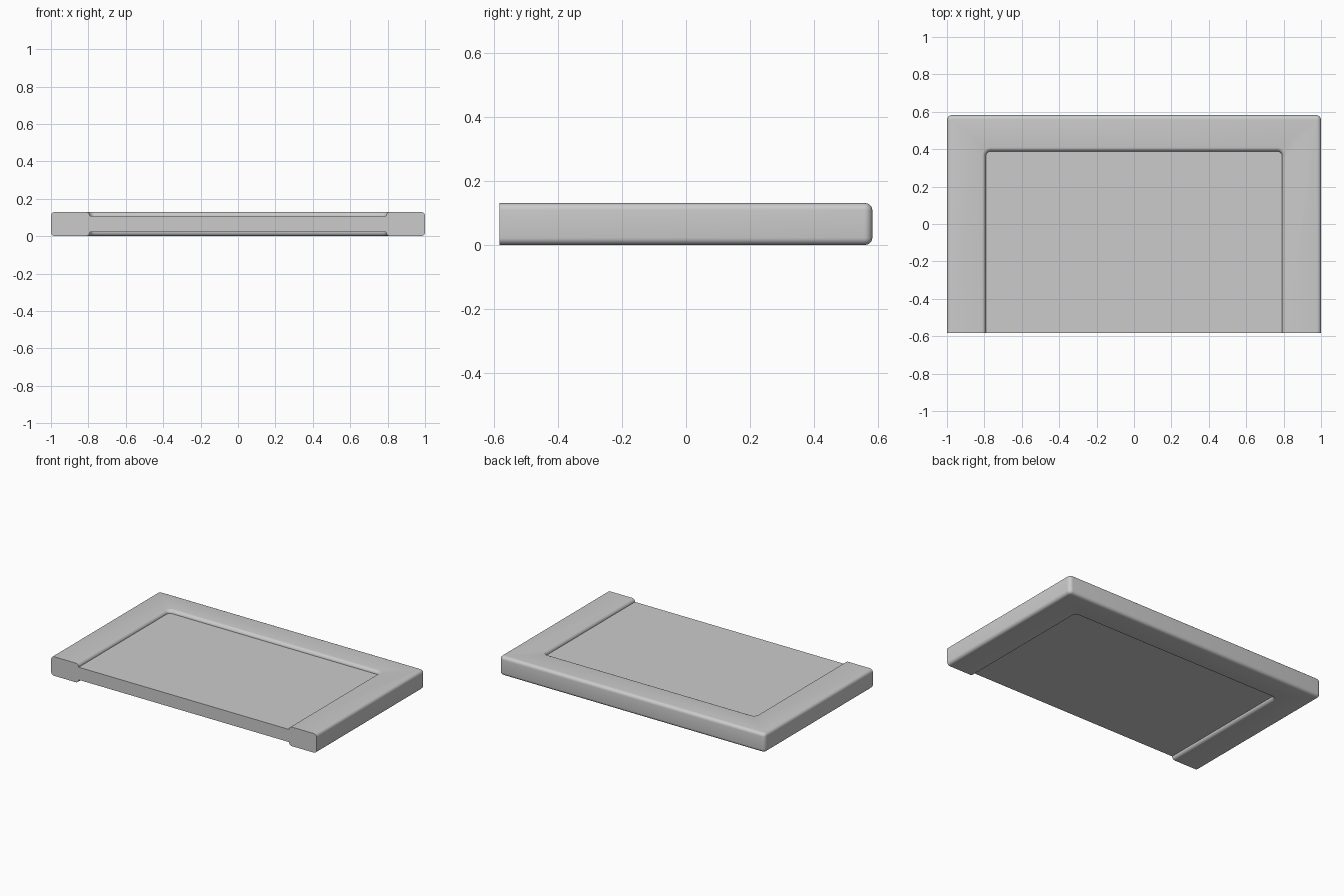
import bpy, bmesh, math

if "Cube" in bpy.data.objects:
    bpy.data.objects.remove(bpy.data.objects["Cube"])

W, D, H = 1.0, 0.582, 0.13      # half width, half depth, height
IX, IY = 0.792, 0.388           # inner opening half width and back edge
R, BEV = 0.026, 0.022


def finish(bm, name):
    bmesh.ops.recalc_face_normals(bm, faces=bm.faces[:])
    me = bpy.data.meshes.new(name)
    bm.to_mesh(me)
    bm.free()
    ob = bpy.data.objects.new(name, me)
    bpy.context.collection.objects.link(ob)
    bpy.ops.object.select_all(action='DESELECT')
    ob.select_set(True)
    bpy.context.view_layer.objects.active = ob
    bpy.ops.object.shade_smooth_by_angle(angle=math.radians(35))
    return ob


def corner(x, y, n=6):
    """Quarter-circle rounding of the top right corner at (x, y)."""
    return [(x - R + R * math.cos(a), y - R + R * math.sin(a))
            for a in (math.pi / 2 * i / n for i in range(n + 1))]


def half_outline(x, y):
    return [(x, -D)] + corner(x, y)


def mirrored(pts):
    return [(-x, y) for x, y in reversed(pts)]


# U-shaped frame: outline extruded upward, long edges rounded, front ends flat
outer = half_outline(W, D)
inner = half_outline(IX, IY)
outline = outer + mirrored(outer) + list(reversed(inner + mirrored(inner)))
bm = bmesh.new()
base = bm.faces.new([bm.verts.new((x, y, 0)) for x, y in outline])
top = bmesh.ops.extrude_face_region(bm, geom=[base], use_keep_orig=True)
bmesh.ops.translate(bm, vec=(0, 0, H),
                    verts=[g for g in top['geom'] if isinstance(g, bmesh.types.BMVert)])
bmesh.ops.recalc_face_normals(bm, faces=bm.faces[:])
rims = [e for e in bm.edges
        if abs(e.verts[0].co.z - e.verts[1].co.z) < 1e-5
        and max(v.co.y for v in e.verts) > -D + 1e-4]
bmesh.ops.bevel(bm, geom=rims, offset=BEV, segments=5, profile=0.5, affect='EDGES')
finish(bm, "frame")

# Recessed panel, flush with the frame's front ends
bm = bmesh.new()
bmesh.ops.create_cube(bm, size=1)
for v in bm.verts:
    v.co = (v.co.x * 2 * IX, -D if v.co.y < 0 else IY, 0.022 if v.co.z < 0 else H - 0.022)
finish(bm, "panel")
